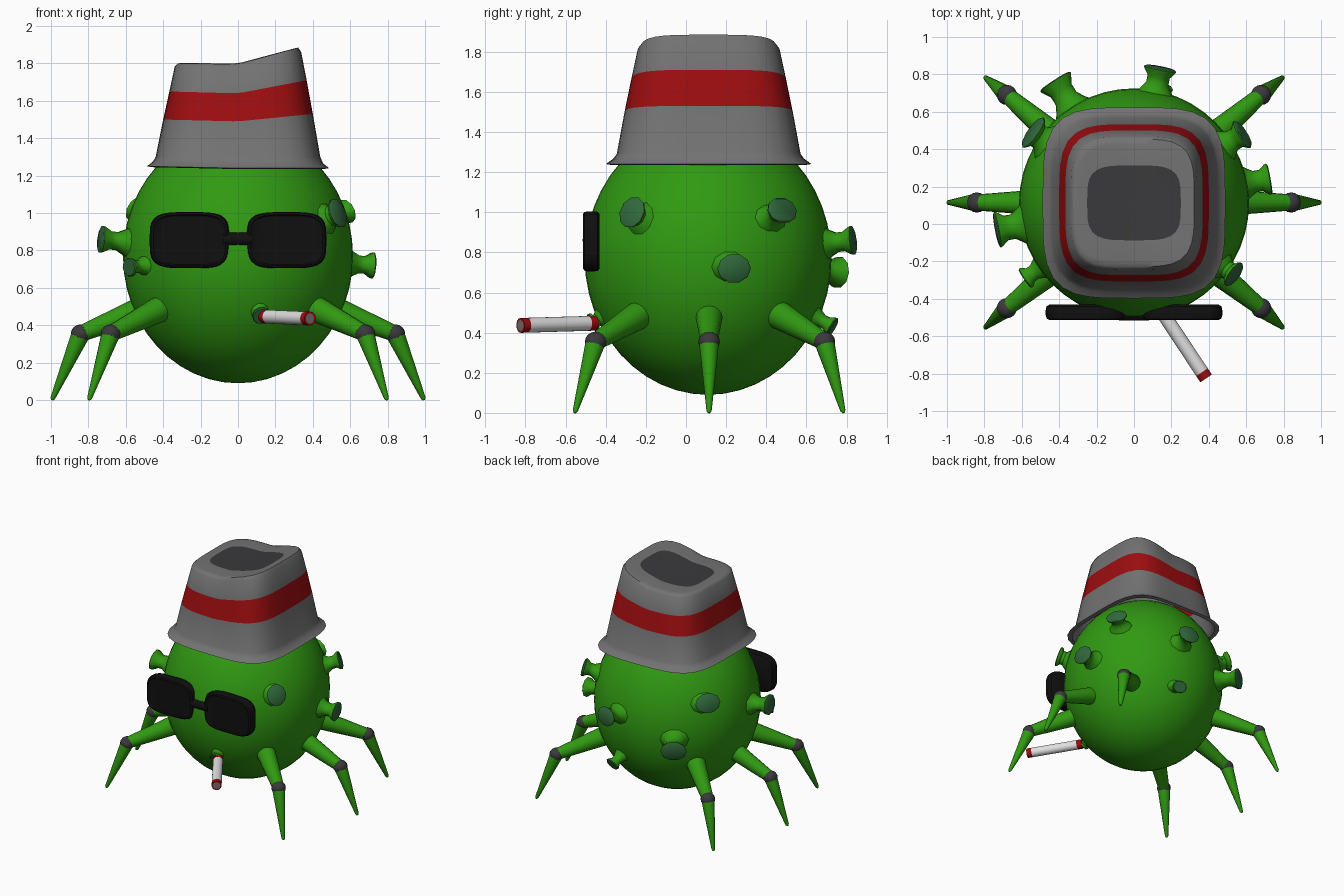
import bpy, bmesh, math
from mathutils import Vector

if "Cube" in bpy.data.objects:
    bpy.data.objects.remove(bpy.data.objects["Cube"])

C = Vector((0, 0.11, 0.77))          # body centre
Z = Vector((0, 0, 1))


def mat(name, rgb):
    m = bpy.data.materials.new(name)
    m.diffuse_color = (*rgb, 1)
    m.use_nodes = True
    m.node_tree.nodes["Principled BSDF"].inputs["Base Color"].default_value = m.diffuse_color
    return m


GREEN = mat("green", (0.03, 0.32, 0.006))
TEAL = mat("dull green", (0.03, 0.14, 0.045))
GREY = mat("grey", (0.17, 0.17, 0.17))
DARK = mat("dark grey", (0.042, 0.042, 0.045))
RED = mat("red", (0.34, 0.004, 0.005))
WHITE = mat("white", (0.75, 0.75, 0.75))
BLACK = mat("black", (0.005, 0.005, 0.005))


def finish(name, bm, mats, angle=40):
    bmesh.ops.recalc_face_normals(bm, faces=bm.faces[:])
    me = bpy.data.meshes.new(name)
    bm.to_mesh(me)
    bm.free()
    for m in mats:
        me.materials.append(m)
    ob = bpy.data.objects.new(name, me)
    bpy.context.collection.objects.link(ob)
    bpy.ops.object.select_all(action='DESELECT')
    ob.select_set(True)
    bpy.context.view_layer.objects.active = ob
    bpy.ops.object.shade_smooth_by_angle(angle=math.radians(angle))
    return ob


def loft(name, rings, mats, bands, start=None, end=None, angle=40):
    """Skin rings of points; bands = material index per strip, start/end = cap index."""
    bm = bmesh.new()
    vs = [[bm.verts.new(p) for p in r] for r in rings]
    n = len(rings[0])
    for a, b, mi in zip(vs, vs[1:], bands):
        for i in range(n):
            j = (i + 1) % n
            bm.faces.new((a[i], a[j], b[j], b[i])).material_index = mi
    if start is not None:
        bm.faces.new(vs[0][::-1]).material_index = start
    if end is not None:
        bm.faces.new(vs[-1]).material_index = end
    return finish(name, bm, mats, angle)


def ring(c, axis, ru, rv, n):
    """Ellipse around an axis; ru is the horizontal radius."""
    a = axis.normalized()
    u = Z.cross(a).normalized()
    v = a.cross(u)
    return [c + u * ru * math.cos(t) + v * rv * math.sin(t)
            for t in (2 * math.pi * i / n for i in range(n))]


def tube(name, p, q, stations, mats, bands, start=None, end=None, n=16):
    """Round loft from p to q; stations are (fraction, radius)."""
    d = q - p
    return loft(name, [ring(p + d * t, d, r, r, n) for t, r in stations],
                mats, bands, start, end)


def squircle(a, b, n=48, p=4.0):
    pts = []
    for i in range(n):
        t = 2 * math.pi * (i + 0.5) / n
        c, s = math.cos(t), math.sin(t)
        k = (abs(c) ** p + abs(s) ** p) ** (-1 / p)
        pts.append((a * k * c, b * k * s))
    return pts


def ball(name, c, r, m, seg):
    bm = bmesh.new()
    bmesh.ops.create_uvsphere(bm, u_segments=seg, v_segments=seg // 2, radius=1)
    for v in bm.verts:
        v.co = Vector((v.co.x * r[0], v.co.y * r[1], v.co.z * r[2])) + c
    return finish(name, bm, [m], 60)


# Body
ball("body", C, (0.615, 0.615, 0.68), GREEN, 48)

# Hat: half width, half depth, height at left / middle / right
levels = [
    (0.455, 0.48, 1.245, 1.235, 1.235),
    (0.488, 0.51, 1.25, 1.24, 1.24),
    (0.455, 0.475, 1.275, 1.265, 1.265),
    (0.44, 0.458, 1.30, 1.29, 1.30),
    (0.400, 0.420, 1.50, 1.49, 1.53),
    (0.367, 0.387, 1.65, 1.64, 1.71),
    (0.338, 0.356, 1.785, 1.78, 1.86),
    (0.322, 0.340, 1.80, 1.795, 1.885),
    (0.30, 0.31, 1.802, 1.80, 1.88),
    (0.25, 0.20, 1.80, 1.80, 1.86),
    (0.02, 0.02, 1.80, 1.80, 1.805),
]
rings = []
for a, b, zl, zc, zr in levels:
    rings.append([Vector((x, C.y + y + 0.003,
                          zc + max(x, 0) / a * (zr - zc) + max(-x, 0) / a * (zl - zc)))
                  for x, y in squircle(a, b)])
loft("hat", rings, [GREY, RED, DARK], [0, 0, 0, 0, 1, 0, 0, 0, 0, 2], end=2)

# Sunglasses: two lenses and a bridge
for side, sx in (("left", -1), ("right", 1)):
    prof = [(0.90, -0.43), (0.98, -0.44), (1.0, -0.46), (1.0, -0.49),
            (0.97, -0.507), (0.91, -0.513), (0.87, -0.506)]
    loft(side + "_lens",
         [[Vector((sx * 0.26 + x, y, 0.855 + z)) for x, z in squircle(0.212 * k, 0.15 * k)]
          for k, y in prof], [BLACK], [0] * 6, 0, 0)
tube("bridge", Vector((-0.08, -0.478, 0.86)), Vector((0.08, -0.478, 0.86)),
     [(0, 0.038), (1, 0.038)], [BLACK], [0], 0, 0)

# Trumpet-shaped suckers: end centre, horizontal and vertical end radius
suckers = [
    ((-0.73, -0.03, 0.86), 0.098, 0.075),
    ((-0.58, -0.29, 0.71), 0.062, 0.052),
    ((0.535, -0.27, 1.00), 0.075, 0.082),
    ((0.58, 0.48, 1.01), 0.085, 0.068),
    ((0.72, 0.24, 0.72), 0.085, 0.073),
    ((0.14, 0.83, 0.86), 0.088, 0.075),
    ((-0.42, 0.76, 0.70), 0.097, 0.08),
    ((-0.54, 0.49, 1.02), 0.098, 0.075),
    ((0.15, 0.73, 0.43), 0.06, 0.05),
    ((0.125, -0.465, 0.45), 0.05, 0.05),
]
for k, (p, ru, rv) in enumerate(suckers):
    d = Vector(p) - C
    L, a = d.length, d.normalized()
    s = 1 / math.sqrt((a.x ** 2 + a.y ** 2) / 0.615 ** 2 + a.z ** 2 / 0.68 ** 2)
    g = L - s
    st = [(s - 0.03, 1.25), (s + 0.1 * g, 0.9), (s + 0.35 * g, 0.68),
          (s + 0.65 * g, 0.68), (L - 0.012, 0.95), (L, 1.0), (L + 0.006, 0.9)]
    loft("mouth" if k == 9 else f"sucker_{k + 1}",
         [ring(C + a * t, a, ru * f, rv * f, 10) for t, f in st],
         [GREEN, TEAL], [0, 0, 0, 0, 0, 1], end=1)

# Cigarette
tube("cigarette", Vector((0.14, -0.455, 0.447)), Vector((0.385, -0.825, 0.436)),
     [(0, 0.037), (0.09, 0.037), (0.91, 0.037), (1, 0.037), (1, 0.027)],
     [WHITE, RED, GREY], [1, 0, 1, 1], 1, 2, 20)

# Legs: hip, knee, foot for the right side, mirrored to the left
legs = {
    "front": ((0.41, -0.23, 0.49), (0.68, -0.45, 0.355), (0.797, -0.555, 0)),
    "middle": ((0.48, 0.115, 0.50), (0.84, 0.115, 0.355), (0.995, 0.115, 0)),
    "back": ((0.41, 0.46, 0.49), (0.68, 0.69, 0.355), (0.797, 0.785, 0)),
}
for name, pts in legs.items():
    for side, sx in (("left", -1), ("right", 1)):
        hip, knee, foot = (Vector((sx * x, y, z)) for x, y, z in pts)
        tag = f"{name}_{side}"
        tube(tag + "_thigh", hip, knee, [(0, 0.072), (1, 0.043)], [GREEN], [0], 0, 0)
        ball(tag + "_knee", knee, (0.054, 0.054, 0.05), DARK, 16)
        tube(tag + "_shin", knee, foot, [(0, 0.05), (0.97, 0.013), (1, 0.006)],
             [GREEN], [0, 0], 0, 0)
